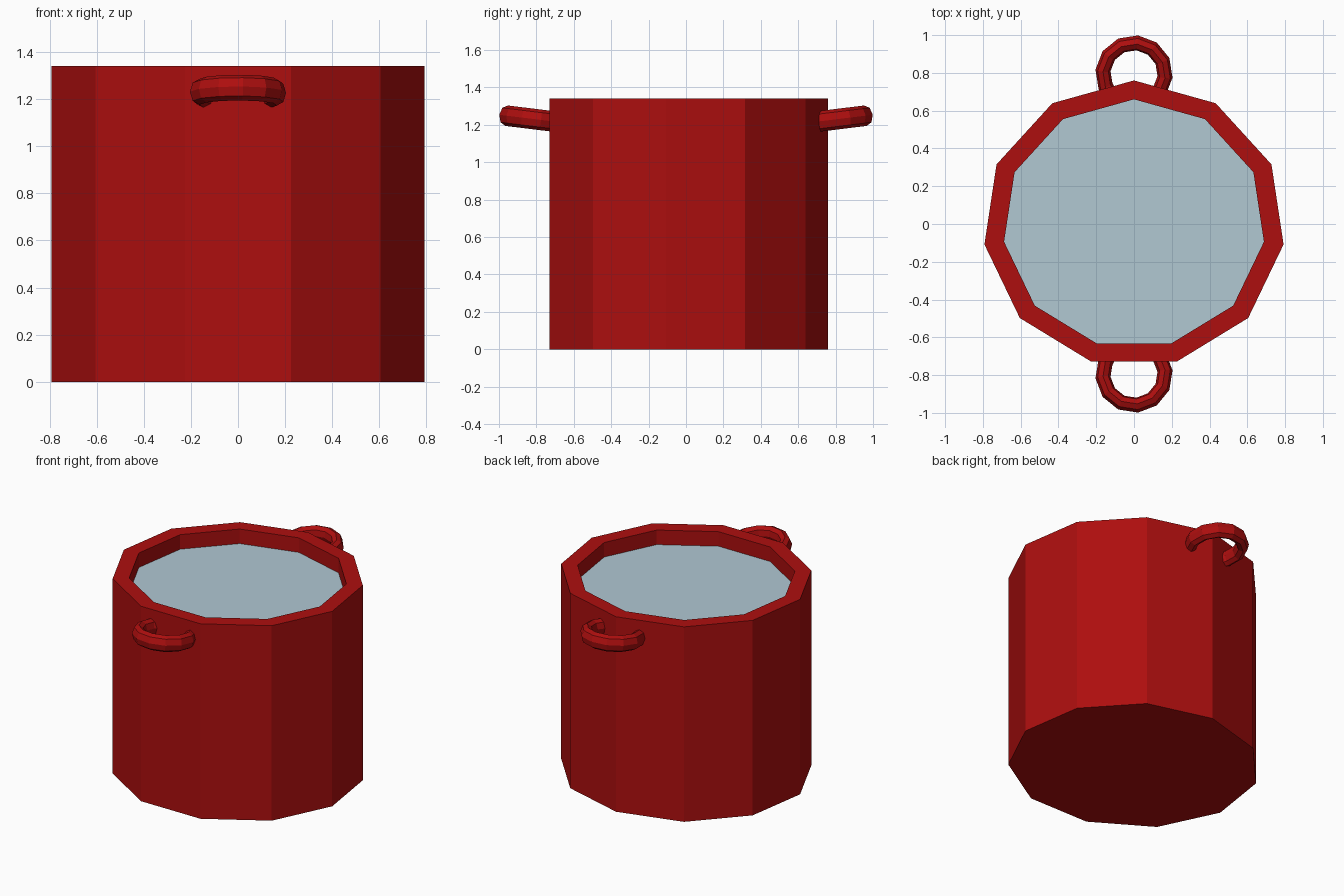
import bpy, math

if "Cube" in bpy.data.objects:
    bpy.data.objects.remove(bpy.data.objects["Cube"])

def material(name, rgb):
    m = bpy.data.materials.new(name)
    m.diffuse_color = (*rgb, 1)
    m.use_nodes = True
    m.node_tree.nodes["Principled BSDF"].inputs["Base Color"].default_value = m.diffuse_color
    return m

red = material("red_enamel", (0.42, 0.0045, 0.0045))
blue = material("pale_blue_water", (0.44, 0.58, 0.65))

def make(name, verts, faces, mat):
    me = bpy.data.meshes.new(name)
    me.from_pydata(verts, [], faces)
    me.materials.append(mat)
    ob = bpy.data.objects.new(name, me)
    bpy.context.collection.objects.link(ob)
    return ob

SIDES = 11

def ring(rx, ry, z):
    # slightly oval ring, one corner towards the back, counter-clockwise
    return [(-rx * math.sin(2 * math.pi * i / SIDES),
             ry * math.cos(2 * math.pi * i / SIDES), z) for i in range(SIDES)]

def bridge(rings, n, closed):
    return [(a * n + i, a * n + (i + 1) % n, (a + 1) * n + (i + 1) % n, (a + 1) * n + i)
            for a in range(rings - 1) for i in range(n if closed else n - 1)]

# Pot: outer wall, rim, inner wall and floor
profile = [(0.8, 0.76, 0), (0.8, 0.76, 1.34), (0.695, 0.66, 1.34), (0.695, 0.66, 0.1)]
verts = [v for p in profile for v in ring(*p)]
faces = bridge(4, SIDES, True)
faces += [tuple(reversed(range(SIDES))), tuple(range(3 * SIDES, 4 * SIDES))]
make("pot", verts, faces, red)

# Water surface
make("water", ring(0.696, 0.661, 1.24), [tuple(range(SIDES))], blue)

# Handles: tilted partial rings on the back and front
def handle(name, side):
    n, steps, tilt = 8, 10, math.radians(7)
    vs = []
    for k in range(steps):
        a = math.radians(-36 + 30 * k) if k < steps - 1 else math.radians(216)
        for j in range(n):
            t = 2 * math.pi * j / n
            r, h = 0.165 + 0.04 * math.cos(t), 0.055 * math.sin(t)
            x, y = r * math.cos(a), r * math.sin(a)
            vs.append((x, side * (0.796 + y * math.cos(tilt) - h * math.sin(tilt)),
                       1.229 + y * math.sin(tilt) + h * math.cos(tilt)))
    fs = bridge(steps, n, True)
    fs += [tuple(reversed(range(n))), tuple(range((steps - 1) * n, steps * n))]
    if side > 0:
        fs = [tuple(reversed(f)) for f in fs]
    ob = make(name, vs, fs, red)
    return ob

handle("back_handle", 1)
handle("front_handle", -1)

# Consistent outward normals on the closed solids
import bmesh
for name in ("pot", "back_handle", "front_handle"):
    me = bpy.data.objects[name].data
    bm = bmesh.new()
    bm.from_mesh(me)
    bmesh.ops.recalc_face_normals(bm, faces=bm.faces)
    bm.to_mesh(me)
    bm.free()
